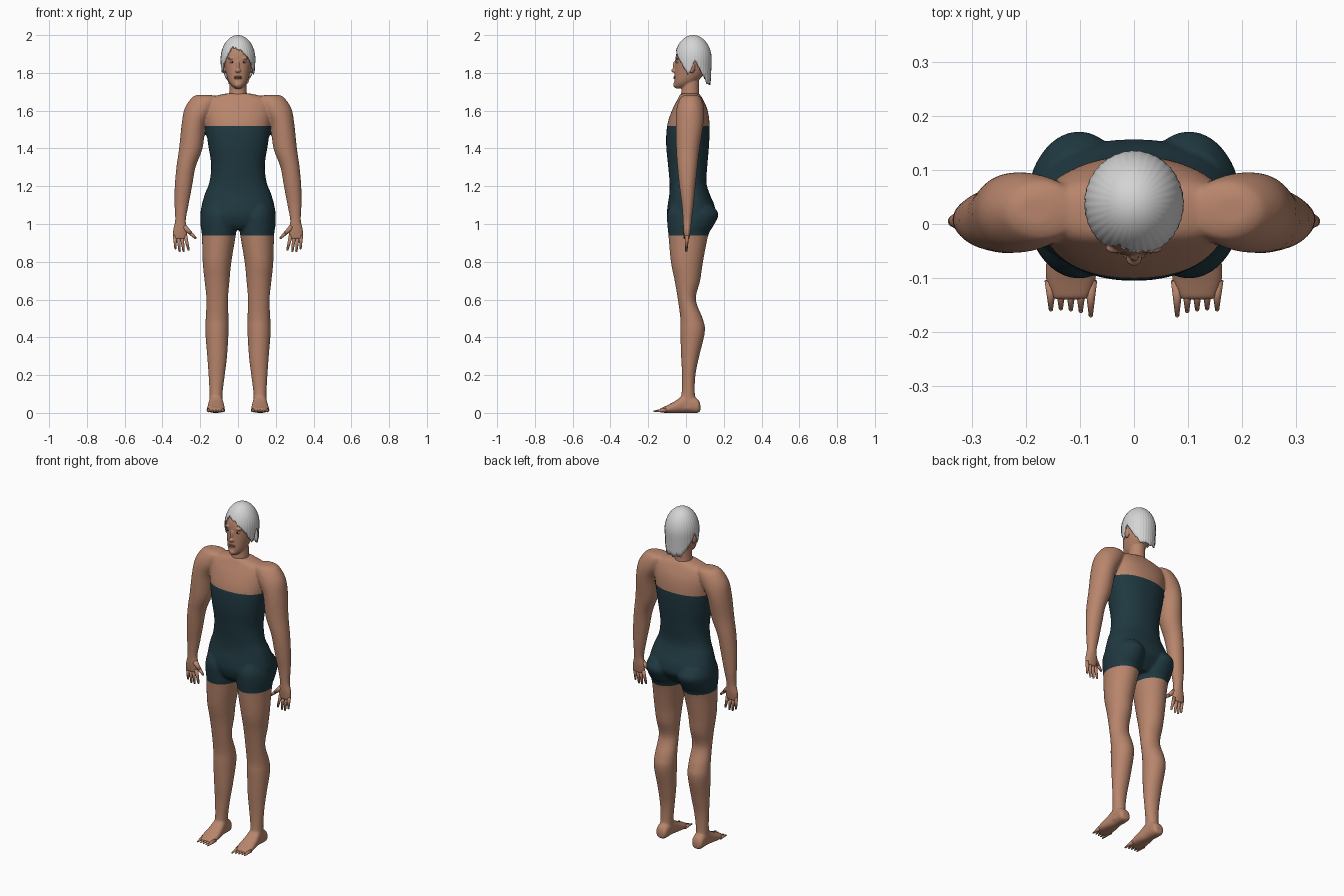
import bpy, bmesh, math, random
from mathutils import Matrix, Vector

random.seed(4)
if "Cube" in bpy.data.objects:
    bpy.data.objects.remove(bpy.data.objects["Cube"], do_unlink=True)


def material(name, color):
    mat = bpy.data.materials.new(name)
    mat.use_nodes = True
    mat.diffuse_color = (*color, 1)
    mat.node_tree.nodes["Principled BSDF"].inputs["Base Color"].default_value = (*color, 1)
    return mat


SKIN = material("warm skin", (0.48, 0.235, 0.15))
DRESS = material("dark teal cloth", (0.014, 0.04, 0.052))
HAIR = material("silver hair", (0.66, 0.66, 0.66))
EYE = material("eye white", (0.7, 0.7, 0.68))
IRIS = material("dark iris", (0.03, 0.02, 0.015))
LIP = material("lip", (0.36, 0.15, 0.1))


def spline(rows, steps=5):
    """Smoothly resample rows of section extents."""
    out = []
    for i in range(len(rows) - 1):
        a, b, c, d = (rows[max(0, min(len(rows) - 1, i + k))] for k in (-1, 0, 1, 2))
        for s in range(steps):
            t = s / steps
            out.append([q + t / 2 * (r - p + t * (2 * p - 5 * q + 4 * r - w + t * (3 * (q - r) + w - p)))
                        for p, q, r, w in zip(a, b, c, d)])
    return out + [list(rows[-1])]


def loft(bm, rows, side=1, axis="z", power=2.0, sides=40):
    """Closed loft through oval sections: (position, low, high, low, high)."""
    rings = []
    for t, a0, a1, b0, b1 in spline(rows):
        ring = []
        for k in range(sides):
            ang = math.tau * k / sides
            c, s = math.cos(ang), math.sin(ang)
            c = math.copysign(abs(c) ** (2 / power), c)
            s = math.copysign(abs(s) ** (2 / power), s)
            a = (a0 + a1) / 2 + c * (a1 - a0) / 2
            b = (b0 + b1) / 2 + s * (b1 - b0) / 2
            ring.append(bm.verts.new((a * side, b, t) if axis == "z" else (a * side, t, b)))
        rings.append(ring)
    for lo, hi in zip(rings, rings[1:]):
        for k in range(sides):
            n = (k + 1) % sides
            bm.faces.new((lo[k], lo[n], hi[n], hi[k]))
    bm.faces.new(rings[0])
    bm.faces.new(rings[-1])


def ball(bm, center, radii):
    mat = Matrix.Translation(center) @ Matrix.Diagonal((*radii, 1))
    bmesh.ops.create_uvsphere(bm, u_segments=20, v_segments=12, radius=1, matrix=mat)


def digit(bm, start, end, r0, r1):
    """Tapered finger or toe with a rounded tip."""
    start, end = Vector(start), Vector(end)
    d = end - start
    mat = Matrix.Translation((start + end) / 2) @ d.to_track_quat("Z", "Y").to_matrix().to_4x4()
    bmesh.ops.create_cone(bm, cap_ends=True, segments=14, radius1=r0, radius2=r1,
                          depth=d.length, matrix=mat)
    ball(bm, end, (r1, r1, r1))


def finish(bm, name, mats, voxel=0, smooth=4):
    bmesh.ops.recalc_face_normals(bm, faces=bm.faces)
    mesh = bpy.data.meshes.new(name)
    bm.to_mesh(mesh)
    bm.free()
    obj = bpy.data.objects.new(name, mesh)
    bpy.context.collection.objects.link(obj)
    if voxel:
        # fuse overlapping pieces into one skin
        mod = obj.modifiers.new("fuse", "REMESH")
        mod.mode, mod.voxel_size = "VOXEL", voxel
        mod = obj.modifiers.new("soften", "SMOOTH")
        mod.factor, mod.iterations = 0.5, smooth
        graph = bpy.context.evaluated_depsgraph_get()
        obj.data = bpy.data.meshes.new_from_object(obj.evaluated_get(graph))
        obj.modifiers.clear()
    obj.data.materials.clear()
    for m in mats:
        obj.data.materials.append(m)
    obj.data.shade_smooth()
    return obj


# Section tables
TORSO = [(0.97, 0.09, -0.06, 0.09), (1.0, 0.17, -0.085, 0.12), (1.05, 0.197, -0.1, 0.155),
         (1.1, 0.192, -0.097, 0.15), (1.16, 0.175, -0.088, 0.125), (1.22, 0.152, -0.087, 0.108),
         (1.31, 0.142, -0.095, 0.113), (1.42, 0.158, -0.105, 0.122), (1.52, 0.172, -0.1, 0.125),
         (1.6, 0.18, -0.075, 0.115), (1.66, 0.17, -0.045, 0.09), (1.69, 0.07, -0.03, 0.07)]
LEG = [(1.1, 0.03, 0.18, -0.08, 0.14), (1.05, 0.006, 0.198, -0.1, 0.172),
       (0.99, 0.006, 0.198, -0.098, 0.145), (0.94, 0.012, 0.191, -0.093, 0.118),
       (0.8, 0.035, 0.187, -0.08, 0.09), (0.7, 0.045, 0.177, -0.06, 0.075),
       (0.6, 0.053, 0.167, -0.043, 0.052), (0.5, 0.05, 0.171, -0.03, 0.088),
       (0.43, 0.05, 0.173, -0.03, 0.1), (0.3, 0.058, 0.163, -0.026, 0.07),
       (0.2, 0.07, 0.156, -0.021, 0.05), (0.1, 0.082, 0.151, -0.024, 0.047),
       (0.02, 0.082, 0.154, -0.04, 0.06)]
FOOT = [(0.076, 0.098, 0.138, 0.01, 0.045), (0.06, 0.084, 0.152, 0, 0.075),
        (0, 0.08, 0.153, 0, 0.1), (-0.05, 0.073, 0.16, 0, 0.067),
        (-0.1, 0.07, 0.164, 0, 0.04), (-0.14, 0.085, 0.15, 0.002, 0.022)]
ARM = [(1.684, 0.15, 0.215, 0, 0.05), (1.668, 0.1, 0.245, -0.03, 0.08),
       (1.61, 0.12, 0.283, -0.05, 0.095), (1.53, 0.168, 0.298, -0.054, 0.092),
       (1.4, 0.188, 0.312, -0.052, 0.072), (1.3, 0.225, 0.326, -0.045, 0.06),
       (1.2, 0.243, 0.335, -0.035, 0.05), (1.1, 0.262, 0.336, -0.022, 0.04),
       (1.02, 0.276, 0.333, -0.016, 0.03), (0.97, 0.268, 0.344, -0.014, 0.026),
       (0.92, 0.272, 0.345, -0.008, 0.018)]
HEAD = [(1.718, 0.015, -0.055, -0.01), (1.735, 0.036, -0.062, 0.03), (1.76, 0.052, -0.062, 0.065),
        (1.8, 0.064, -0.06, 0.1), (1.85, 0.073, -0.057, 0.118), (1.9, 0.076, -0.052, 0.12),
        (1.94, 0.064, -0.034, 0.105), (1.97, 0.035, 0, 0.07)]
NECK = [(1.65, 0.055, -0.03, 0.08), (1.69, 0.047, -0.026, 0.07), (1.76, 0.043, -0.02, 0.07)]


def even(rows):
    return [(z, -w, w, y0, y1) for z, w, y0, y1 in rows]


# Body with strapless suit
bm = bmesh.new()
loft(bm, even(TORSO), power=2.2)
for s in (1, -1):
    loft(bm, LEG, s)
    loft(bm, ARM, s)
    loft(bm, FOOT, s, axis="y", power=2.4)
body = finish(bm, "body", [SKIN, DRESS], voxel=0.006, smooth=5)

HEM, TOP = 0.94, 1.52
bm = bmesh.new()
bm.from_mesh(body.data)
for z in (HEM, TOP):
    bmesh.ops.bisect_plane(bm, geom=bm.verts[:] + bm.edges[:] + bm.faces[:],
                           plane_co=(0, 0, z), plane_no=(0, 0, 1))
for f in bm.faces:
    c = f.calc_center_median()
    arm_line = 0.174 + 0.1 * (TOP - c.z)
    f.material_index = int(HEM < c.z < TOP and abs(c.x) < arm_line)
    f.smooth = True
bm.to_mesh(body.data)
bm.free()

# Fingers and toes
for s, label in ((1, "left"), (-1, "right")):
    bm = bmesh.new()
    for x, tip, length in ((0.28, 0.262, 0.865), (0.298, 0.288, 0.857),
                           (0.316, 0.309, 0.857), (0.334, 0.331, 0.872)):
        digit(bm, (s * x, 0.005, 0.94), (s * tip, 0.002, length), 0.011, 0.006)
    digit(bm, (s * 0.285, 0.002, 0.985), (s * 0.25, -0.005, 0.95), 0.015, 0.01)
    digit(bm, (s * 0.25, -0.005, 0.95), (s * 0.226, -0.007, 0.927), 0.01, 0.006)
    finish(bm, label + "_fingers", [SKIN])
    bm = bmesh.new()
    for k, tip in enumerate((-0.169, -0.161, -0.158, -0.156, -0.158)):
        x = s * (0.08 + 0.0185 * k)
        digit(bm, (x, -0.105, 0.015), (x, tip, 0.008), 0.012, 0.004)
    finish(bm, label + "_toes", [SKIN])

# Head, neck, nose and ears
bm = bmesh.new()
loft(bm, even(HEAD), power=2.1)
loft(bm, even(NECK))
ball(bm, (0, -0.058, 1.835), (0.009, 0.012, 0.03))
ball(bm, (0, -0.064, 1.812), (0.015, 0.014, 0.011))
ball(bm, (0, -0.055, 1.738), (0.02, 0.013, 0.016))
for s in (1, -1):
    ball(bm, (s * 0.076, 0.03, 1.83), (0.012, 0.018, 0.032))
    ball(bm, (s * 0.03, -0.045, 1.878), (0.024, 0.01, 0.007))
finish(bm, "head", [SKIN], voxel=0.004, smooth=2)

# Eyes and mouth
for s, label in ((1, "left"), (-1, "right")):
    for name, y, radii, mat in (("_eye", -0.043, (0.013, 0.01, 0.006), EYE),
                                ("_iris", -0.05, (0.005, 0.005, 0.005), IRIS)):
        bm = bmesh.new()
        ball(bm, (s * 0.031, y, 1.857), radii)
        finish(bm, label + name, [mat])
bm = bmesh.new()
for z in (1.779, 1.771):
    ball(bm, (0, -0.057, z), (0.021, 0.009, 0.005))
finish(bm, "lips", [LIP])

# Bobbed hair: a dome whose lower edge follows the hairline
EDGE = [(-180, 1.74), (-145, 1.745), (-115, 1.81), (-95, 1.87), (-75, 1.8), (-50, 1.86),
        (-22, 1.94), (10, 1.92), (45, 1.865), (75, 1.79), (95, 1.87), (115, 1.81),
        (145, 1.745), (180, 1.74)]


def hairline(deg):
    for (a, z0), (b, z1) in zip(EDGE, EDGE[1:]):
        if deg <= b:
            return z0 + (z1 - z0) * (deg - a) / (b - a)


bm = bmesh.new()
COLS, ROWS, MID = 144, 18, 1.87
grid = []
for i in range(COLS):
    deg = 360 * i / COLS - 180
    low = hairline(deg) + random.uniform(-0.006, 0.006)
    a = math.radians(deg)
    col = []
    for j in range(ROWS + 1):
        u = j / ROWS
        z = 2 - (2 - low) * u * u
        up = max(0, (z - MID) / 0.13)
        r = math.sqrt(max(0, 1 - up * up)) - 0.5 * max(0, MID - z)
        r *= 1 + 0.008 * u * math.sin(a * 36)
        col.append(bm.verts.new((0.092 * r * math.sin(a), 0.038 - 0.098 * r * math.cos(a), z)))
    grid.append(col)
for i in range(COLS):
    p, q = grid[i], grid[(i + 1) % COLS]
    for j in range(ROWS):
        bm.faces.new((p[j], p[j + 1], q[j + 1], q[j]))
bmesh.ops.remove_doubles(bm, verts=bm.verts, dist=0.0001)
hair = finish(bm, "hair", [HAIR])
shell = hair.modifiers.new("thickness", "SOLIDIFY")
shell.thickness, shell.offset = 0.006, -1
